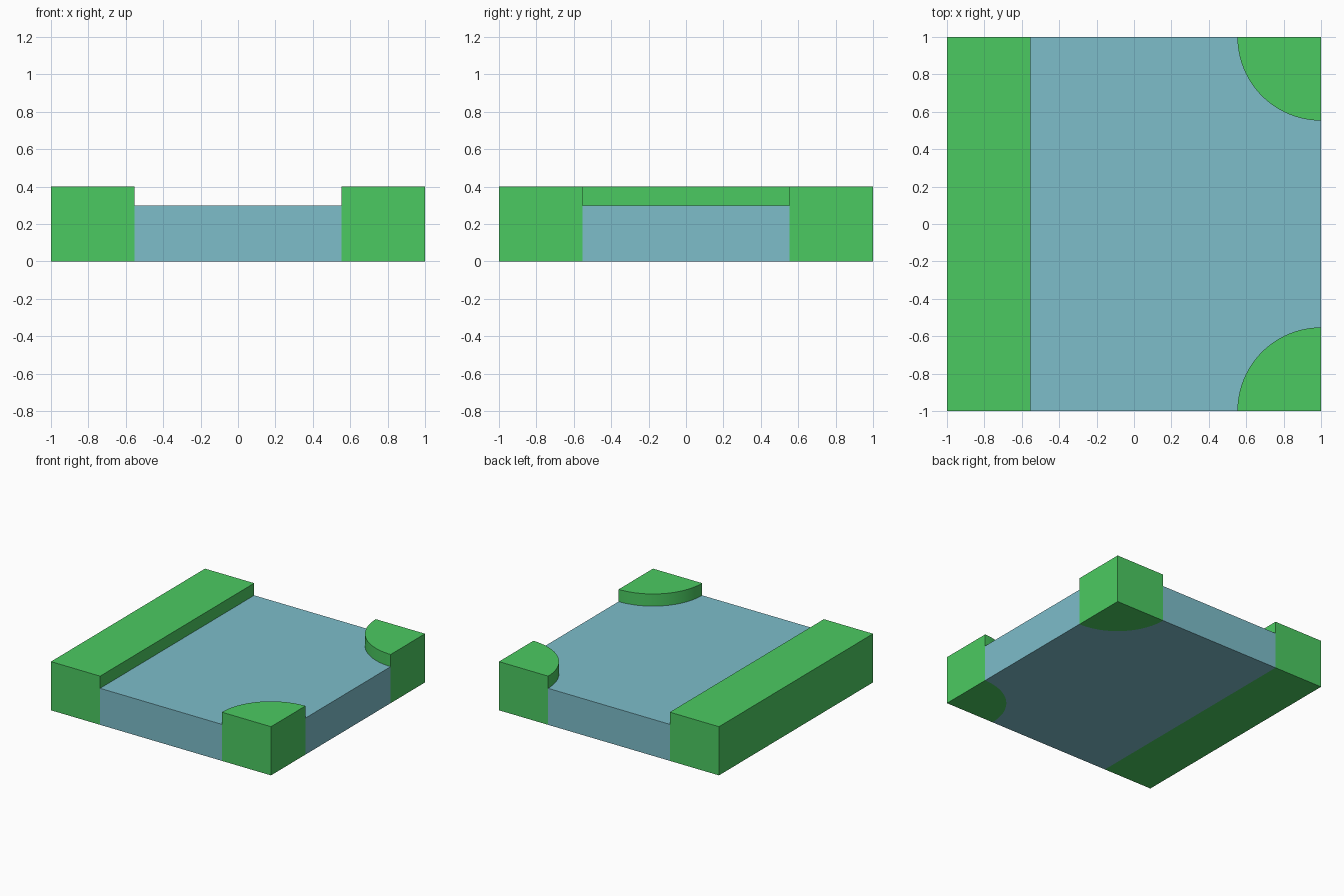
import bpy, bmesh, math

if "Cube" in bpy.data.objects:
    bpy.data.objects.remove(bpy.data.objects["Cube"])

BANK_TOP, WATER_TOP = 0.4, 0.3
EDGE = 0.553            # inner edge of banks
R = 1 - EDGE            # corner radius
SEGS = 24


def material(name, rgb):
    m = bpy.data.materials.new(name)
    m.diffuse_color = (*rgb, 1)
    m.use_nodes = True
    m.node_tree.nodes["Principled BSDF"].inputs["Base Color"].default_value = m.diffuse_color
    return m


grass = material("grass green", (0.0704, 0.591, 0.1195))
water = material("water blue", (0.205, 0.509, 0.591))


def arc(cx, cy, start, end):
    pts = []
    for i in range(SEGS + 1):
        a = math.radians(start + (end - start) * i / SEGS)
        pts.append((cx + R * math.cos(a), cy + R * math.sin(a)))
    return pts


def on_border(p, q):
    """True when the edge p-q lies on the outer side of the tile."""
    return any(abs(abs(p[k]) - 1) < 1e-5 and abs(p[k] - q[k]) < 1e-5 for k in (0, 1))


def slab(name, outline, top, mat):
    """Extrude a counter-clockwise outline; inner walls start at water level."""
    bm = bmesh.new()

    def face(pts):
        return bm.faces.new([bm.verts.new(p) for p in pts])

    face([(x, y, top) for x, y in outline])
    face([(x, y, 0) for x, y in reversed(outline)])
    for p, q in zip(outline, outline[1:] + outline[:1]):
        low = 0 if on_border(p, q) else WATER_TOP
        if low < top:
            face([(*p, low), (*q, low), (*q, top), (*p, top)])
    bmesh.ops.remove_doubles(bm, verts=bm.verts[:], dist=1e-5)
    bmesh.ops.triangulate(bm, faces=[f for f in bm.faces if len(f.verts) > 4])
    mesh = bpy.data.meshes.new(name)
    bm.to_mesh(mesh)
    bm.free()
    mesh.materials.append(mat)
    obj = bpy.data.objects.new(name, mesh)
    bpy.context.collection.objects.link(obj)
    bpy.ops.object.select_all(action='DESELECT')
    obj.select_set(True)
    bpy.context.view_layer.objects.active = obj
    bpy.ops.object.shade_smooth_by_angle(angle=math.radians(30))


# Straight bank along the left side
slab("straight_bank", [(-1, -1), (-EDGE, -1), (-EDGE, 1), (-1, 1)], BANK_TOP, grass)

# Rounded banks in the two right corners
front_arc = arc(1, -1, 90, 180)
back_arc = arc(1, 1, 180, 270)
slab("front_corner_bank", [(1, -1)] + front_arc, BANK_TOP, grass)
slab("back_corner_bank", [(1, 1)] + back_arc, BANK_TOP, grass)

# Water filling the space between the banks
slab("water", [(-EDGE, -1)] + front_arc[::-1] + back_arc[::-1] + [(-EDGE, 1)],
     WATER_TOP, water)
